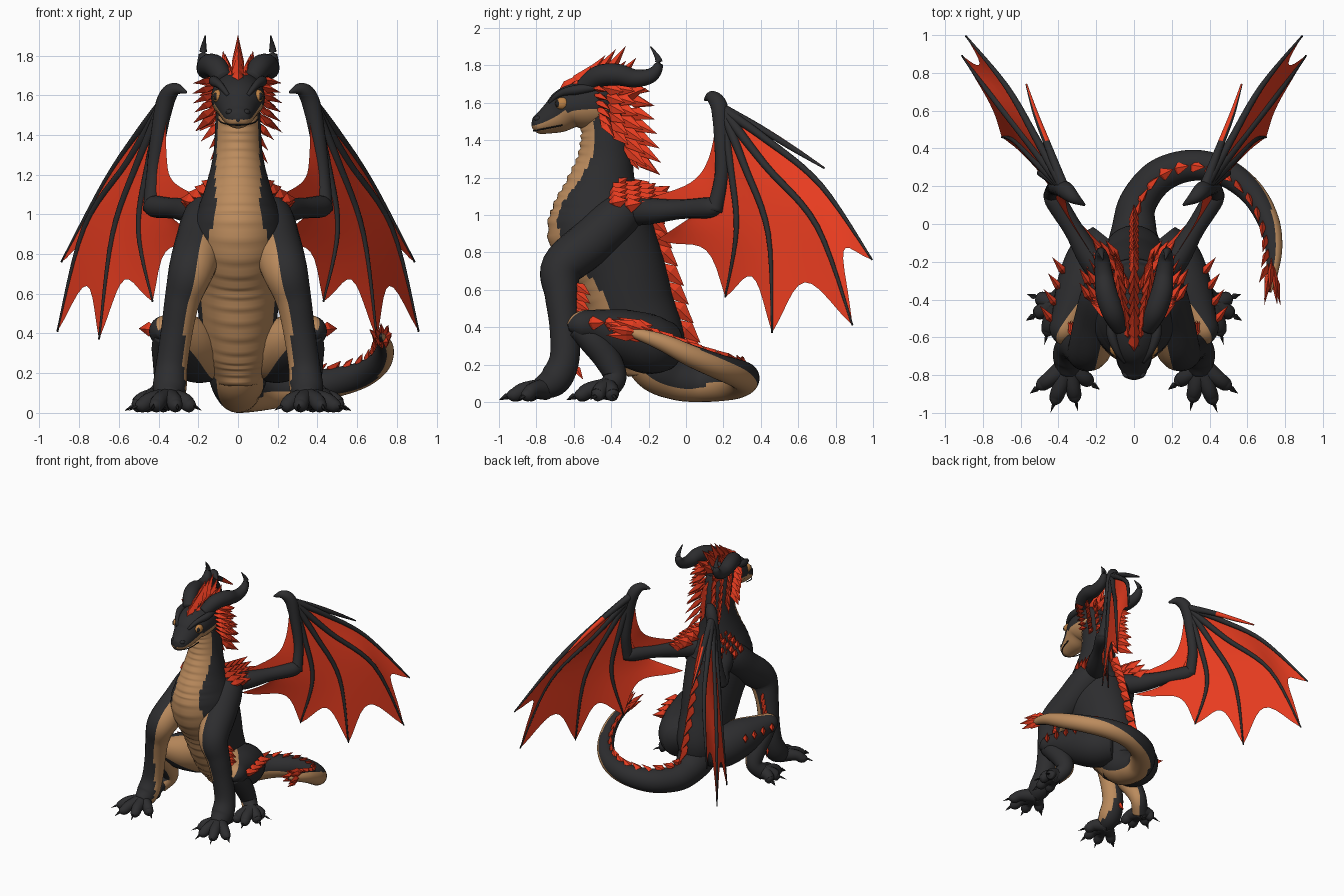
import bpy, bmesh, math, random
from mathutils import Vector

random.seed(4)
cube = bpy.data.objects.get("Cube")
if cube:
    bpy.data.objects.remove(cube)


def material(name, rgb):
    mat = bpy.data.materials.new(name)
    mat.use_nodes = True
    mat.diffuse_color = (*rgb, 1)
    mat.node_tree.nodes["Principled BSDF"].inputs["Base Color"].default_value = (*rgb, 1)
    return mat


HIDE = material("charcoal hide", (.026, .026, .028))
BELLY = material("tan belly", (.5, .26, .11))
RED = material("scarlet membrane", (.8, .045, .014))
CLAW = material("dark claw", (.015, .015, .016))
AMBER = material("amber eye", (.5, .22, .06))


def finish(bm, name, mats, smooth=True, closed=True):
    if closed:
        bmesh.ops.recalc_face_normals(bm, faces=bm.faces)
    mesh = bpy.data.meshes.new(name)
    bm.to_mesh(mesh)
    bm.free()
    for mat in mats:
        mesh.materials.append(mat)
    for poly in mesh.polygons:
        poly.use_smooth = smooth
    ob = bpy.data.objects.new(name, mesh)
    bpy.context.collection.objects.link(ob)
    return ob


def curve(points, steps=6):
    """Smooth path through tuples of any length."""
    ext = [points[0]] + list(points) + [points[-1]]
    out = []
    for a, b, c, d in zip(ext, ext[1:], ext[2:], ext[3:]):
        for k in range(steps):
            t = k / steps
            out.append(tuple(q + .5 * t * (r - p + t * (2*p - 5*q + 4*r - s + t * (3*(q - r) + s - p)))
                             for p, q, r, s in zip(a, b, c, d)))
    return out + [tuple(points[-1])]


def tube(name, points, belly=(0, 0, -1), belly_end=None, cut=lambda t: 2,
         mats=(HIDE, BELLY), sides=24, steps=6, ridge=0):
    """Loft of ellipses (x, y, z, half width, half depth); second colour on the belly side."""
    points = [p if len(p) == 5 else (*p, p[3]) for p in points]
    path = curve(points, steps)
    first, last = Vector(belly), Vector(belly_end or belly)
    bm, rings, n = bmesh.new(), [], len(path) - 1
    for i, p in enumerate(path):
        ahead, behind = path[min(i + 1, n)], path[max(i - 1, 0)]
        tan = (Vector(ahead[:3]) - Vector(behind[:3])).normalized()
        u = first.lerp(last, i / n)
        u = (u - tan * u.dot(tan)).normalized()
        side = tan.cross(u)
        ring = []
        for k in range(sides):
            a = math.tau * k / sides
            bump = ridge * (i % 3) * max(0, math.sin(a)) ** 3
            ring.append(bm.verts.new(Vector(p[:3]) + side * max(p[3], .002) * math.cos(a)
                                     + u * (max(p[4], .002) * math.sin(a) + bump)))
        rings.append(ring)
    for i in range(n):
        for k in range(sides):
            j = (k + 1) % sides
            f = bm.faces.new((rings[i][k], rings[i][j], rings[i+1][j], rings[i+1][k]))
            f.material_index = int(math.sin(math.tau * (k + .5) / sides) > cut(i / n))
    for ring in (rings[0], rings[-1]):
        bm.faces.new(ring)
    return finish(bm, name, mats)


def spikes(name, items, mat=RED, thick=.55):
    """Leaf-shaped quills from (base, direction, width)."""
    bm = bmesh.new()
    for base, way, width in items:
        base, way = Vector(base), Vector(way)
        side = way.cross(Vector((.3, .2, 1)) if abs(way.x) > abs(way.y) else Vector((1, .1, 0))).normalized()
        flat = side.cross(way).normalized()
        mid = base + way * .35
        ring = [bm.verts.new(mid + v) for v in
                (side * width, flat * width * thick, -side * width, -flat * width * thick)]
        ends = [bm.verts.new(base - way * .15), bm.verts.new(base + way)]
        for k in range(4):
            for e in ends:
                bm.faces.new((ring[k], ring[(k + 1) % 4], e))
    return finish(bm, name, [mat], smooth=False)


def sheet(name, a, b, scallop):
    """Membrane between two paths with a hollow free edge."""
    bm, cols, last = bmesh.new(), 10, len(a) - 1
    grid = []
    for i in range(last + 1):
        row = []
        for j in range(cols + 1):
            s = j / cols
            t = i * (1 - scallop * 4 * s * (1 - s))
            k = min(int(t), last - 1)
            pa, pb = (Vector(c[k][:3]).lerp(Vector(c[k+1][:3]), t - k) for c in (a, b))
            row.append(bm.verts.new(pa.lerp(pb, s)))
        grid.append(row)
    for i in range(last):
        for j in range(cols):
            bm.faces.new((grid[i][j], grid[i][j+1], grid[i+1][j+1], grid[i+1][j]))
    return finish(bm, name, [RED], closed=False)


def ball(name, centre, size, mat):
    bm = bmesh.new()
    bmesh.ops.create_uvsphere(bm, u_segments=16, v_segments=10, radius=1)
    for v in bm.verts:
        v.co = Vector(centre) + Vector(v.co[k] * size[k] for k in range(3))
    return finish(bm, name, [mat])


# Torso and neck, with ridged belly plates narrowing over the chest
trunk = [(0, -.17, .16, .12, .14), (0, -.2, .3, .18, .2), (0, -.29, .5, .2, .23), (0, -.36, .7, .22, .25),
         (0, -.45, .9, .235, .28), (0, -.46, 1.03, .2, .25), (0, -.45, 1.15, .16, .19),
         (0, -.43, 1.3, .125, .145), (0, -.43, 1.45, .115, .125), (0, -.46, 1.58, .11, .11)]
tube("torso_and_neck", trunk, (0, -1, 0), cut=lambda t: .42 + .42 * math.exp(-((t - .53) / .2) ** 2),
     sides=64, steps=9, ridge=.006)

# Head with tan jaw and lips
tube("head", [(0, -.38, 1.58, .08, .08), (0, -.44, 1.59, .12, .12), (0, -.53, 1.59, .135, .13),
              (0, -.62, 1.575, .13, .115), (0, -.69, 1.53, .1, .095), (0, -.76, 1.495, .075, .065),
              (0, -.805, 1.48, .055, .045), (0, -.825, 1.475, .01, .01)], cut=lambda t: .28 - .4 * t, sides=32)
tube("mouth_line", [(-.1, -.66, 1.48, .004), (-.075, -.76, 1.46, .004), (0, -.815, 1.45, .004),
                    (.075, -.76, 1.46, .004), (.1, -.66, 1.48, .004)], sides=8, mats=(CLAW,))

# Tail: underside turns outward as it curls round
tail = [(0, -.24, .34, .14), (0, -.15, .2, .15), (0, -.03, .125, .12), (.02, .11, .1, .1), (.13, .25, .105, .092),
        (.3, .31, .125, .083), (.47, .28, .15, .076), (.62, .17, .19, .067), (.71, .02, .25, .058),
        (.74, -.13, .32, .045), (.73, -.28, .37, .027), (.72, -.36, .39, .008)]
tube("tail", tail, (0, -.3, -1), (1, .2, .15), cut=lambda t: .68 - .5 * t, sides=28)
path = curve(tail, 2)
quills = []
for i in range(5, len(path) - 3):
    p, q = Vector(path[i][:3]), Vector(path[i+1][:3])
    up = Vector((.25, 0, 1.1)).lerp(Vector((-1, -.1, .3)), (i / len(path)) ** 1.3)
    quills.append((p + up * path[i][3] * .85, up * .06 + (q - p).normalized() * .1, .034))
for k in range(7):
    a = math.tau * k / 7
    quills.append(((.73 + .015 * math.cos(a), -.26 + .03 * (k % 3), .37 + .02 * math.sin(a)),
                   (.03 * math.cos(a), -.17, .03 + .035 * math.sin(a)), .03))
spikes("tail_quills", quills)

# Spine quills
quills = []
for p in curve(trunk, 2)[2:-6]:
    quills.append(((0, p[1] + p[4] * .92, p[2] + .03), (0, .12, -.11), .05))
spikes("spine_quills", quills)

# Crest sweeping back over the skull
quills = []
for k in range(7):
    for col in (-1, 0, 1):
        spread = col * (.022 + .008 * k)
        quills.append(((spread, -.68 + .055 * k, 1.645 + .05 * math.sin(k * .5) - abs(spread) * .4),
                       (spread * .4, .14, (.06 if col else .12) + .024 * min(k, 4) - .05 * max(k - 4, 0)), .035))
spikes("head_crest", quills, thick=.9)

for side, s in (("left", 1), ("right", -1)):

    def flip(points):
        return [(p[0] * s, *p[1:]) for p in points]

    # Horn, brow, eye and nostril
    tube(side + "_horn", flip([(.07, -.55, 1.68, .045), (.11, -.47, 1.74, .058), (.145, -.37, 1.75, .058),
                               (.16, -.27, 1.73, .048), (.17, -.18, 1.75, .038), (.175, -.145, 1.82, .02),
                               (.165, -.19, 1.9, .003)]), sides=16)
    tube(side + "_brow", flip([(.05, -.73, 1.6, .01), (.09, -.67, 1.65, .018), (.12, -.58, 1.67, .026),
                               (.12, -.48, 1.68, .015)]), sides=12)
    ball(side + "_eye", (.1 * s, -.66, 1.595), (.029, .04, .034), AMBER)
    ball(side + "_pupil", (.112 * s, -.683, 1.595), (.013, .016, .02), CLAW)
    ball(side + "_nostril", (.04 * s, -.79, 1.515), (.022, .025, .016), HIDE)

    # Mane fanning out behind the cheeks and down the nape
    quills = []
    for row in range(4):
        for k in range(6 + row // 2):
            size = random.uniform(.9, 1.15)
            way = Vector(((.11 - .02 * row) * s, .07 + .022 * row, -.02 - .014 * k)) * size
            quills.append(((s * (.115 - .02 * row), -.49 + .055 * row + .008 * k,
                            1.68 - k * (.036 + .008 * row)), way, .034))
    for k in range(6):
        quills.append(((.035 * s, -.34, 1.56 - .04 * k), (.02 * s, .09, -.12), .034))
    spikes(side + "_mane", quills)

    # Ruff over the wing root
    quills = []
    for k in range(5):
        for row in range(4):
            quills.append(((s * (.08 + .035 * k), -.41 + .075 * row, 1.14 - .02 * k - .015 * row),
                           (.07 * s, .1, .06 - .01 * k), .042))
    spikes(side + "_shoulder_ruff", quills)

    # Front leg, tan on the inner side
    tube(side + "_front_leg", flip([(.1, -.26, 1.07, .07), (.15, -.36, .99, .12), (.19, -.5, .86, .125),
                                    (.235, -.66, .72, .115), (.28, -.665, .57, .09), (.31, -.65, .4, .08),
                                    (.335, -.65, .23, .08), (.345, -.7, .12, .085), (.35, -.78, .07, .06)]),
         (-s, -.15, 0), (-s, .3, 0), cut=lambda t: .25 + max(0, t - .55) * 2)
    spikes(side + "_elbow_quills", [((s * (.3 + .01 * k), -.59, .63 - .045 * k), (.03 * s, .08, -.06), .028)
                                    for k in range(4)])
    spikes(side + "_wrist_quill", [((s * .34, -.6, .2), (.02 * s, .05, -.08), .02)])

    # Hind leg: folded thigh, shin
    tube(side + "_thigh", flip([(.12, -.1, .3, .13), (.2, -.2, .31, .16), (.28, -.36, .36, .14),
                                (.35, -.5, .405, .09), (.38, -.58, .41, .07), (.39, -.63, .4, .02)]),
         (-s, -.4, -.2), (-.4 * s, -.5, 1), cut=lambda t: .4)
    tube(side + "_shin", flip([(.37, -.59, .4, .055), (.36, -.5, .33, .075), (.355, -.42, .23, .072),
                               (.365, -.38, .13, .062), (.42, -.43, .06, .06)]), (-s, 0, 0), cut=lambda t: .6)
    spikes(side + "_thigh_quills", [((s * (.42 - .022 * k), -.53 + .085 * k, .42 - .005 * k),
                                     (.08 * s, .1, .005), .038) for k in range(4)])

    # Feet with clawed toes
    for foot, centre, tips in (
            ("front", (.35, -.75), [(.5, -.86), (.42, -.94), (.31, -.93), (.23, -.84)]),
            ("hind", (.42, -.42), [(.51, -.39), (.52, -.48), (.46, -.58), (.37, -.57)])):
        claws = []
        heel = Vector((*centre, .07))
        for k, tip in enumerate(tips):
            end = Vector((*tip, .035))
            mid = heel.lerp(end, .6) + Vector((0, 0, .015))
            tube(f"{side}_{foot}_toe_{k + 1}", flip([(*heel, .06), (*mid, .042), (*heel.lerp(end, .85), .038),
                                                     (*end, .028), (*(end + (end - heel) * .1), .006)]),
                 sides=12, steps=4)
            way = (end - heel).normalized() * .065
            claws.append(((end.x * s, end.y, .04), (way.x * s, way.y, -.03), .016))
        spikes(f"{side}_{foot}_claws", claws, CLAW)

    # Wing arm with hooked wrist
    tube(side + "_wing_upper_arm", flip([(.1, -.32, 1.02, .08), (.22, -.19, 1.02, .07), (.32, -.03, 1.03, .052),
                                         (.42, .13, 1.04, .055), (.44, .17, 1.06, .03)]), sides=16)
    tube(side + "_wing_forearm", flip([(.435, .15, 1.02, .045), (.425, .19, 1.2, .038), (.4, .19, 1.4, .04),
                                       (.365, .18, 1.57, .046), (.32, .14, 1.63, .034), (.26, .1, 1.615, .006)]),
         sides=16)

    # Wing fingers fan out from the wrist; the short spur is red on its inner side
    wrist = (.37, .19, 1.57)
    fans = [[(.45, .4, 1.46), (.52, .58, 1.35), (.57, .74, 1.25)],
            [(.5, .42, 1.41), (.67, .72, 1.16), (.89, .995, .76)],
            [(.55, .42, 1.27), (.77, .7, .94), (.91, .89, .41)],
            [(.5, .31, 1.27), (.63, .44, .9), (.7, .46, .37)],
            [(.45, .24, 1.25), (.5, .27, .92), (.43, .21, .56)]]
    fingers = []
    for k, fan in enumerate(fans):
        pts = flip([(*p, r) for p, r in zip([wrist] + fan, (.028, .02, .015, .005))])
        tube(f"{side}_wing_finger_{k + 1}", pts, (-s, .3, .3), mats=(HIDE, RED), sides=12,
             cut=lambda t, spur=(k == 0): .1 if spur and t > .35 else 2)
        fingers.append(curve(pts))

    # Wing membranes
    for k in range(1, 4):
        sheet(f"{side}_wing_membrane_{k}", fingers[k], fingers[k + 1], .17)
    root = curve(flip([(.43, .16, 1.04), (.36, .05, 1), (.26, -.06, .93), (.13, -.15, .87)]))
    sheet(side + "_inner_membrane", fingers[4], root, .2)
    arm = curve(flip([(.2, -.2, 1.03), (.43, .15, 1.04), (.42, .19, 1.3), (.36, .18, 1.56)]))
    lead = curve(flip([(.2, -.2, 1.09), (.33, .02, 1.17), (.36, .12, 1.3), (.36, .17, 1.54)]))
    sheet(side + "_leading_membrane", arm, lead, 0)
